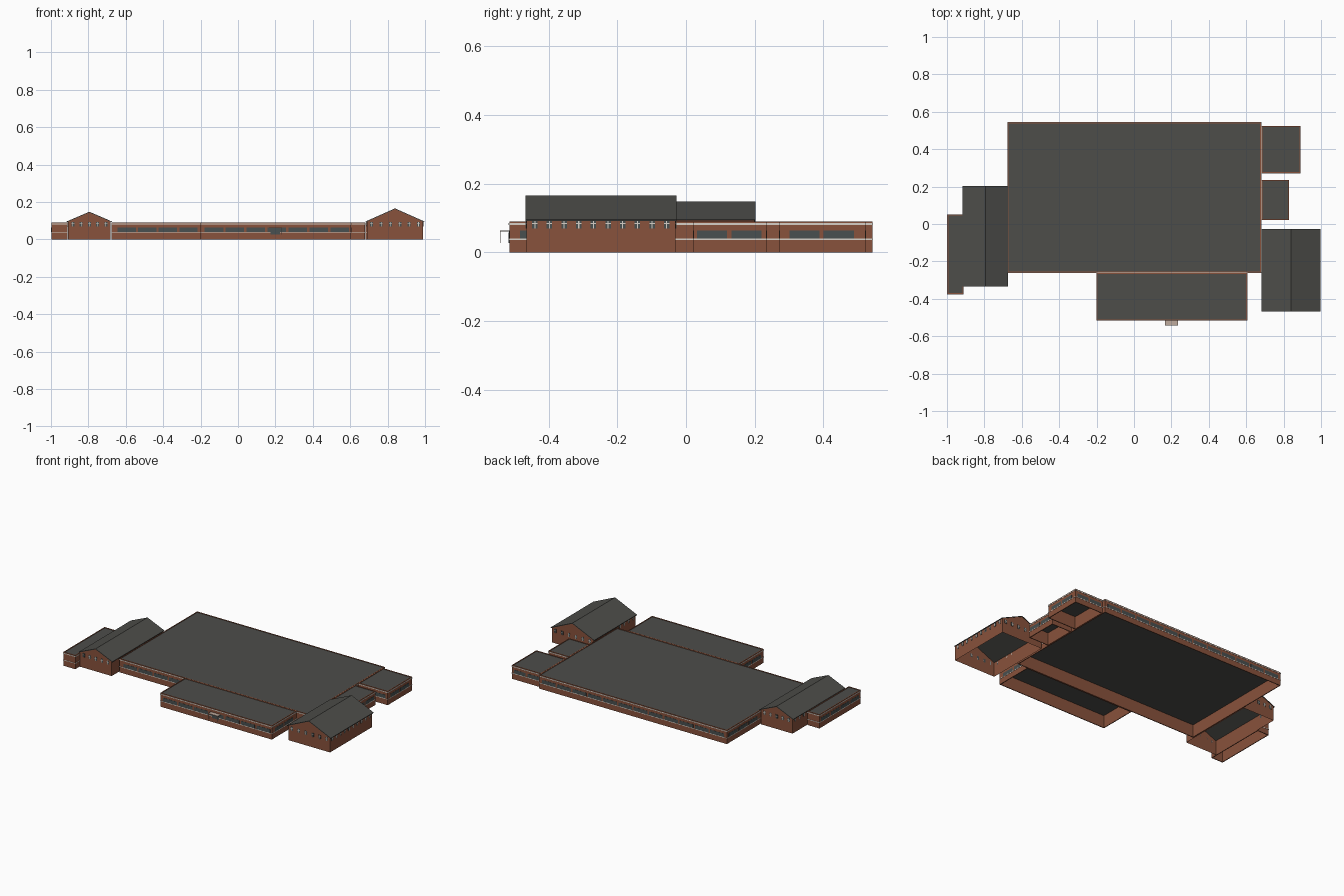
import bpy, bmesh

if "Cube" in bpy.data.objects:
    bpy.data.objects.remove(bpy.data.objects["Cube"])


def material(name, rgb):
    m = bpy.data.materials.new(name)
    m.use_nodes = True
    m.diffuse_color = (*rgb, 1)
    m.node_tree.nodes["Principled BSDF"].inputs["Base Color"].default_value = (*rgb, 1)
    return m


BRICK = material("red_brick", (0.25, 0.085, 0.045))
ROOF = material("grey_roofing", (0.075, 0.075, 0.068))
TRIM = material("pale_stone", (0.68, 0.64, 0.58))
GLASS = material("dark_glass", (0.065, 0.08, 0.08))
CANOPY = material("canopy_beige", (0.52, 0.41, 0.34))

WALL = 0.005      # wall thickness
TOP = 0.09        # parapet height


def finish(name, bm, mat):
    bmesh.ops.recalc_face_normals(bm, faces=bm.faces)
    mesh = bpy.data.meshes.new(name)
    bm.to_mesh(mesh)
    bm.free()
    mesh.materials.append(mat)
    ob = bpy.data.objects.new(name, mesh)
    bpy.context.collection.objects.link(ob)
    return ob


def boxes(name, items, mat):
    """One object from a list of (x0, x1, y0, y1, z0, z1) boxes."""
    bm = bmesh.new()
    for x0, x1, y0, y1, z0, z1 in items:
        verts = bmesh.ops.create_cube(bm, size=1)["verts"]
        for v in verts:
            v.co.x = x1 if v.co.x > 0 else x0
            v.co.y = y1 if v.co.y > 0 else y0
            v.co.z = z1 if v.co.z > 0 else z0
    return finish(name, bm, mat)


def plate(rect, side, a, b, z0, z1, out):
    """Thin box on one outside wall, from a to b along that wall."""
    x0, x1, y0, y1 = rect
    return {"front": (a, b, y0 - out, y0, z0, z1),
            "back": (a, b, y1, y1 + out, z0, z1),
            "left": (x1, x1 + out, a, b, z0, z1),
            "right": (x0 - out, x0, a, b, z0, z1)}[side]


def ring(rect, z0, z1, t):
    x0, x1, y0, y1 = rect
    return [(x0, x1, y0, y0 + t, z0, z1), (x0, x1, y1 - t, y1, z0, z1),
            (x0, x0 + t, y0 + t, y1 - t, z0, z1), (x1 - t, x1, y0 + t, y1 - t, z0, z1)]


def flat_block(name, rect, window_rows):
    """Open-bottomed flat-roofed block with parapet, trim bands and windows."""
    x0, x1, y0, y1 = rect
    boxes(name + "_walls", ring(rect, 0, TOP, WALL), BRICK)
    boxes(name + "_roof", [(x0 + WALL, x1 - WALL, y0 + WALL, y1 - WALL, 0.082, 0.087)], ROOF)
    e = 0.0015
    outer = (x0 - e, x1 + e, y0 - e, y1 + e)
    boxes(name + "_bands", ring(outer, 0.036, 0.04, 0.003) + ring(outer, 0.08, 0.085, 0.003), TRIM)
    panes = []
    for side, a, b, n in window_rows:
        pitch = (b - a) / n
        for i in range(n):
            s = a + i * pitch
            panes.append(plate(rect, side, s + 0.006, s + pitch - 0.006, 0.04, 0.063, 0.001))
    boxes(name + "_windows", panes, GLASS)


def gabled_hall(name, rect, eave, ridge, window_rows):
    """Open-bottomed hall with a pitched roof, ridge running front to back."""
    x0, x1, y0, y1 = rect
    xm = (x0 + x1) / 2
    bm = bmesh.new()
    outline = [(x0, 0), (x0, eave), (xm, ridge), (x1, eave), (x1, 0)]
    f = [bm.verts.new((x, y0, z)) for x, z in outline]
    k = [bm.verts.new((x, y1, z)) for x, z in outline]
    bm.faces.new(f)
    bm.faces.new(k[::-1])
    for i in (0, 3):
        bm.faces.new((f[i], f[i + 1], k[i + 1], k[i]))
    finish(name + "_walls", bm, BRICK)

    # roof slabs with a small overhang
    o, t = 0.007, 0.004
    drop = o * (ridge - eave) / (xm - x0)
    section = [(x0 - o, eave - drop), (xm, ridge), (x1 + o, eave - drop)]
    bm = bmesh.new()
    loop = section + [(x, z + t) for x, z in reversed(section)]
    f = [bm.verts.new((x, y0 - 0.003, z)) for x, z in loop]
    k = [bm.verts.new((x, y1 + 0.003, z)) for x, z in loop]
    for i in range(6):
        j = (i + 1) % 6
        bm.faces.new((f[i], f[j], k[j], k[i]))
    for v in (f, k):
        bm.faces.new((v[0], v[1], v[4], v[5]))
        bm.faces.new((v[1], v[2], v[3], v[4]))
    finish(name + "_roof", bm, ROOF)

    # narrow windows, each with a glazing cross
    panes, bars = [], []
    for side, a, b, n in window_rows:
        pitch = (b - a) / n
        for i in range(n):
            c = a + (i + 0.5) * pitch
            panes.append(plate(rect, side, c - 0.008, c + 0.008, 0.07, 0.094, 0.001))
            bars.append(plate(rect, side, c - 0.0015, c + 0.0015, 0.07, 0.094, 0.002))
            bars.append(plate(rect, side, c - 0.008, c + 0.008, 0.082, 0.085, 0.002))
    boxes(name + "_windows", panes, GLASS)
    boxes(name + "_window_bars", bars, TRIM)


# flat-roofed blocks
flat_block("main_building", (-0.675, 0.68, -0.26, 0.543),
           [("front", -0.65, -0.21, 4), ("back", -0.66, 0.665, 12), ("right", 0.22, 0.53, 3)])
flat_block("front_wing", (-0.2, 0.605, -0.515, -0.261),
           [("front", -0.185, 0.6, 7), ("left", -0.49, -0.29, 2), ("right", -0.49, -0.29, 2)])
flat_block("rear_side_wing", (0.681, 0.89, 0.272, 0.523),
           [("left", 0.295, 0.495, 2), ("back", 0.69, 0.88, 2), ("front", 0.69, 0.88, 2)])
flat_block("middle_side_wing", (0.681, 0.828, 0.022, 0.235),
           [("left", 0.026, 0.226, 2), ("back", 0.7, 0.81, 1), ("front", 0.7, 0.81, 1)])
flat_block("outer_side_wing", (-0.998, -0.912, -0.375, 0.05),
           [("right", -0.365, 0.04, 4)])

# pitched-roof halls
gabled_hall("large_hall", (0.689, 0.99, -0.465, -0.03), 0.095, 0.162,
            [("left", -0.462, -0.035, 10), ("right", -0.462, -0.28, 4),
             ("front", 0.69, 0.99, 6), ("back", 0.69, 0.99, 6)])
gabled_hall("small_hall", (-0.909, -0.681, -0.33, 0.2), 0.095, 0.144,
            [("front", -0.905, -0.685, 5), ("back", -0.905, -0.685, 5),
             ("right", 0.06, 0.195, 3)])

# entrance canopy, posts and door
boxes("canopy", [(0.165, 0.235, -0.542, -0.515, 0.06, 0.064)], CANOPY)
boxes("canopy_posts", [(x, x + 0.002, -0.542, -0.54, 0.027, 0.06) for x in (0.165, 0.233)], CANOPY)
boxes("entrance_door", [(0.175, 0.225, -0.517, -0.515, 0.027, 0.058)], GLASS)
